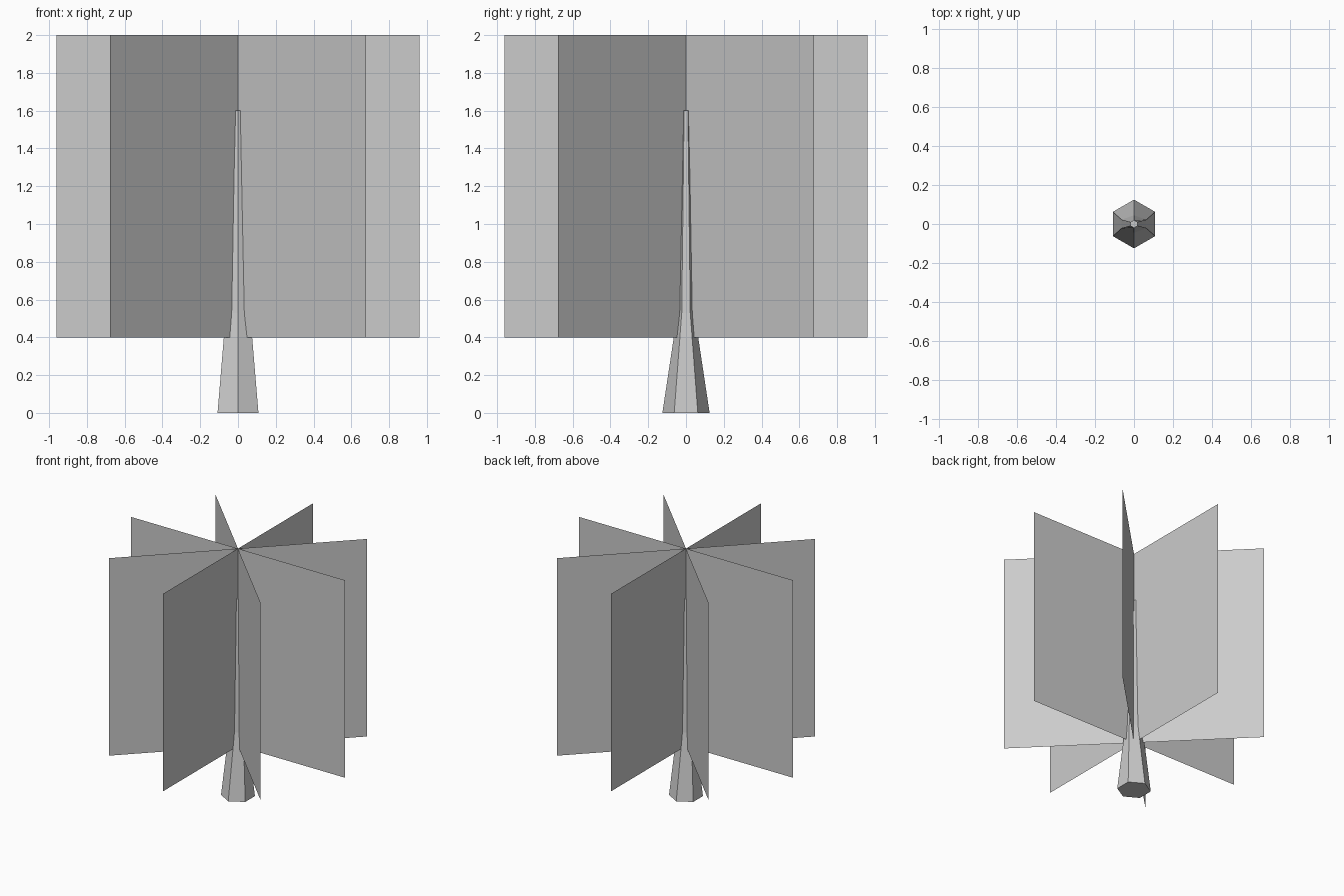
import bpy, bmesh, math

if "Cube" in bpy.data.objects:
    bpy.data.objects.remove(bpy.data.objects["Cube"])

def make_object(name, bm):
    mesh = bpy.data.meshes.new(name)
    bm.to_mesh(mesh)
    bm.free()
    obj = bpy.data.objects.new(name, mesh)
    bpy.context.collection.objects.link(obj)
    return obj

# Trunk: three hexagonal rings (z, x radius, y radius), flattened in the middle
bm = bmesh.new()
rings = []
for z, rx, ry in [(0, 0.125, 0.125), (0.53, 0.074, 0.045), (1.6, 0.02, 0.02)]:
    angles = [math.radians(30 + 60 * i) for i in range(6)]
    rings.append([bm.verts.new((rx * math.cos(a), ry * math.sin(a), z)) for a in angles])
for low, high in zip(rings, rings[1:]):
    for i in range(6):
        j = (i + 1) % 6
        bm.faces.new((low[i], low[j], high[j], high[i]))
bm.faces.new(rings[0][::-1])
bm.faces.new(rings[-1])
make_object("trunk", bm)

# Foliage cards: four upright planes crossing on the trunk axis
half_width, bottom, top = 0.96, 0.4, 2.0
for k in range(4):
    bm = bmesh.new()
    corners = [(-half_width, bottom), (half_width, bottom), (half_width, top), (-half_width, top)]
    bm.faces.new([bm.verts.new((x, 0, z)) for x, z in corners])
    card = make_object(f"foliage_card_{k + 1}", bm)
    card.rotation_euler.z = math.radians(45 * k)
